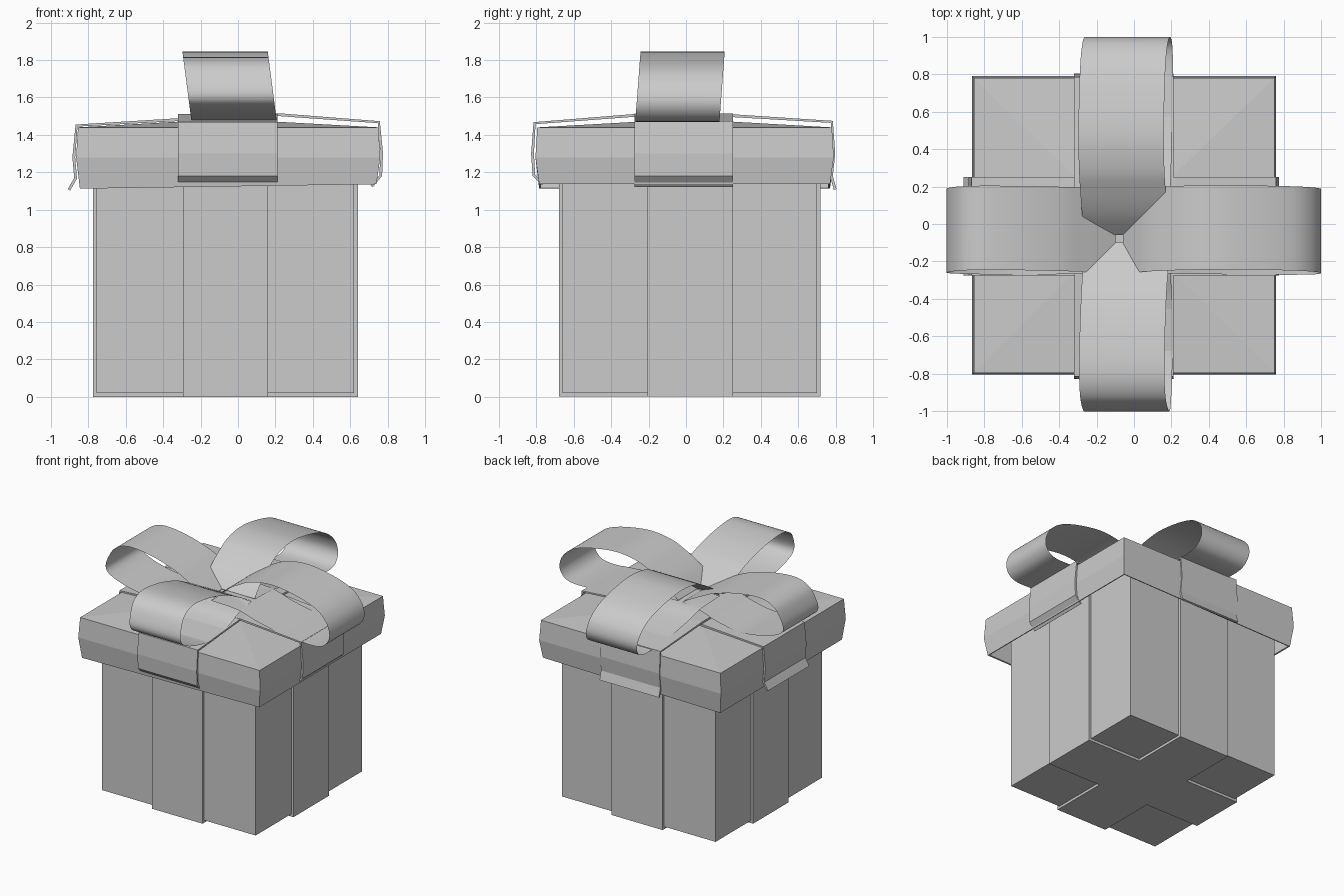
import bpy
import bmesh
from mathutils import Vector

if "Cube" in bpy.data.objects:
    bpy.data.objects.remove(bpy.data.objects["Cube"], do_unlink=True)

GREY = (0.6, 0.6, 0.6, 1)
mat = bpy.data.materials.new("plain grey")
mat.use_nodes = True
mat.diffuse_color = GREY
mat.node_tree.nodes["Principled BSDF"].inputs["Base Color"].default_value = GREY


def finish(name, bm, smooth=False, thickness=0):
    """Turn a bmesh into a named object with the shared material."""
    mesh = bpy.data.meshes.new(name)
    bmesh.ops.recalc_face_normals(bm, faces=bm.faces)
    bm.to_mesh(mesh)
    bm.free()
    mesh.materials.append(mat)
    obj = bpy.data.objects.new(name, mesh)
    bpy.context.collection.objects.link(obj)
    if thickness:
        mod = obj.modifiers.new("thickness", "SOLIDIFY")
        mod.thickness = thickness
        mod.offset = -1
    if smooth:
        for poly in mesh.polygons:
            poly.use_smooth = True
    return obj


def prism(name, outline, bottom, top):
    bm = bmesh.new()
    face = bm.faces.new([bm.verts.new((x, y, bottom)) for x, y in outline])
    side = bmesh.ops.extrude_face_region(bm, geom=[face])["geom"]
    verts = [v for v in side if isinstance(v, bmesh.types.BMVert)]
    bmesh.ops.translate(bm, verts=verts, vec=(0, 0, top - bottom))
    return finish(name, bm)


def sheet(name, path, axis, edges, smooth=False, thickness=0):
    """Sweep a path of (distance, height) along one axis; edges(z) gives the two sides."""
    bm = bmesh.new()
    rows = []
    for d, z in path:
        rows.append([bm.verts.new((d, s, z) if axis == "x" else (s, d, z))
                     for s in edges(z)])
    for a, b in zip(rows, rows[1:]):
        bm.faces.new((a[0], b[0], b[1], a[1]))
    obj = finish(name, bm, smooth, thickness)
    # outward normals, judged on the highest face
    top = max(obj.data.polygons, key=lambda p: p.center.z)
    if top.normal.z < 0:
        obj.data.flip_normals()
    return obj


def spline(points, steps=6):
    """Smooth curve through the points."""
    p = [Vector(q) for q in points]
    p = [p[0]] + p + [p[-1]]
    out = []
    for a, b, c, d in zip(p, p[1:], p[2:], p[3:]):
        for i in range(steps):
            t = i / steps
            out.append(0.5 * (2 * b + (c - a) * t + (2 * a - 5 * b + 4 * c - d) * t ** 2
                              + (3 * b - a - 3 * c + d) * t ** 3))
    return out + [p[-1]]


# Box body
x0, x1, y0, y1 = -0.755, 0.62, -0.66, 0.70
prism("box_body", [(x0, y0), (x1, y0), (x1, y1), (x0, y1)], 0.02, 1.42)

# Ribbon wrapped around the box: one cross-shaped prism slightly proud of it
t = 0.02
X0, X1, Y0, Y1 = x0 - t, x1 + t, y0 - t, y1 + t
a0, a1, b0, b1 = -0.295, 0.16, -0.205, 0.25
prism("box_ribbon", [(a0, Y0), (a1, Y0), (a1, b0), (X1, b0), (X1, b1), (a1, b1),
                     (a1, Y1), (a0, Y1), (a0, b1), (X0, b1), (X0, b0), (a0, b0)], 0, 1.42)

# Lid: open underneath, slightly bulged walls and a shallow peaked top
bm = bmesh.new()
rings = []
for z, grow in ((1.125, -0.01), (1.28, 0.01), (1.44, 0)):
    l, r, f, k = -0.855 - grow, 0.75 + grow, -0.795 - grow, 0.78 + grow
    lean = 0.015 if z < 1.2 else 0
    rings.append([bm.verts.new((x, y, z + lean * x))
                  for x, y in ((l, f), (r, f), (r, k), (l, k))])
peak = bm.verts.new((-0.06, 0, 1.485))
for i in range(4):
    j = (i + 1) % 4
    for low, high in zip(rings, rings[1:]):
        bm.faces.new((low[i], low[j], high[j], high[i]))
    bm.faces.new((rings[-1][i], rings[-1][j], peak))
finish("lid", bm, thickness=0.015)

# Lid straps, with loose ends at the bottom
sheet("lid_strap_across",
      [(-0.91, 1.11), (-0.875, 1.17), (-0.885, 1.28), (-0.868, 1.455), (-0.33, 1.488),
       (0.22, 1.515), (0.758, 1.473), (0.775, 1.3), (0.77, 1.18), (0.72, 1.12)],
      "x", lambda z: (-0.275, 0.25), thickness=0.015)
sheet("lid_strap_front_to_back",
      [(-0.77, 1.13), (-0.82, 1.18), (-0.828, 1.3), (-0.815, 1.468), (-0.27, 1.512),
       (0.25, 1.51), (0.785, 1.475), (0.798, 1.3), (0.785, 1.18), (0.805, 1.11)],
      "y", lambda z: (-0.32, 0.21), thickness=0.015)

# Bow: a lower and a higher loop shape, each used along both axes
low_loop = spline([(-0.1, 1.59), (-0.27, 1.68), (-0.4, 1.74), (-0.6, 1.795), (-0.8, 1.815),
                   (-0.92, 1.775), (-0.98, 1.69), (-1, 1.605), (-0.95, 1.55), (-0.8, 1.5),
                   (-0.6, 1.475), (-0.4, 1.51), (-0.27, 1.555), (-0.1, 1.585)])
high_loop = spline([(-0.06, 1.59), (0.05, 1.69), (0.18, 1.77), (0.3, 1.822), (0.48, 1.845),
                    (0.7, 1.815), (0.87, 1.76), (0.965, 1.68), (1, 1.59), (0.98, 1.52),
                    (0.92, 1.478), (0.8, 1.47), (0.6, 1.485), (0.35, 1.53), (0.18, 1.575),
                    (-0.06, 1.585)])


def across(z):
    c = -0.032 + 0.075 * (z - 1.66)
    return c - 0.225, c + 0.225


def along(z):
    c = -0.045 - 0.13 * (z - 1.66)
    return c - 0.228, c + 0.228


for name, path, axis, edges in (("bow_loop_right", low_loop, "x", across),
                                ("bow_loop_left", high_loop, "x", across),
                                ("bow_loop_front", low_loop, "y", along),
                                ("bow_loop_back", high_loop, "y", along)):
    sheet(name, path, axis, edges, smooth=True)
